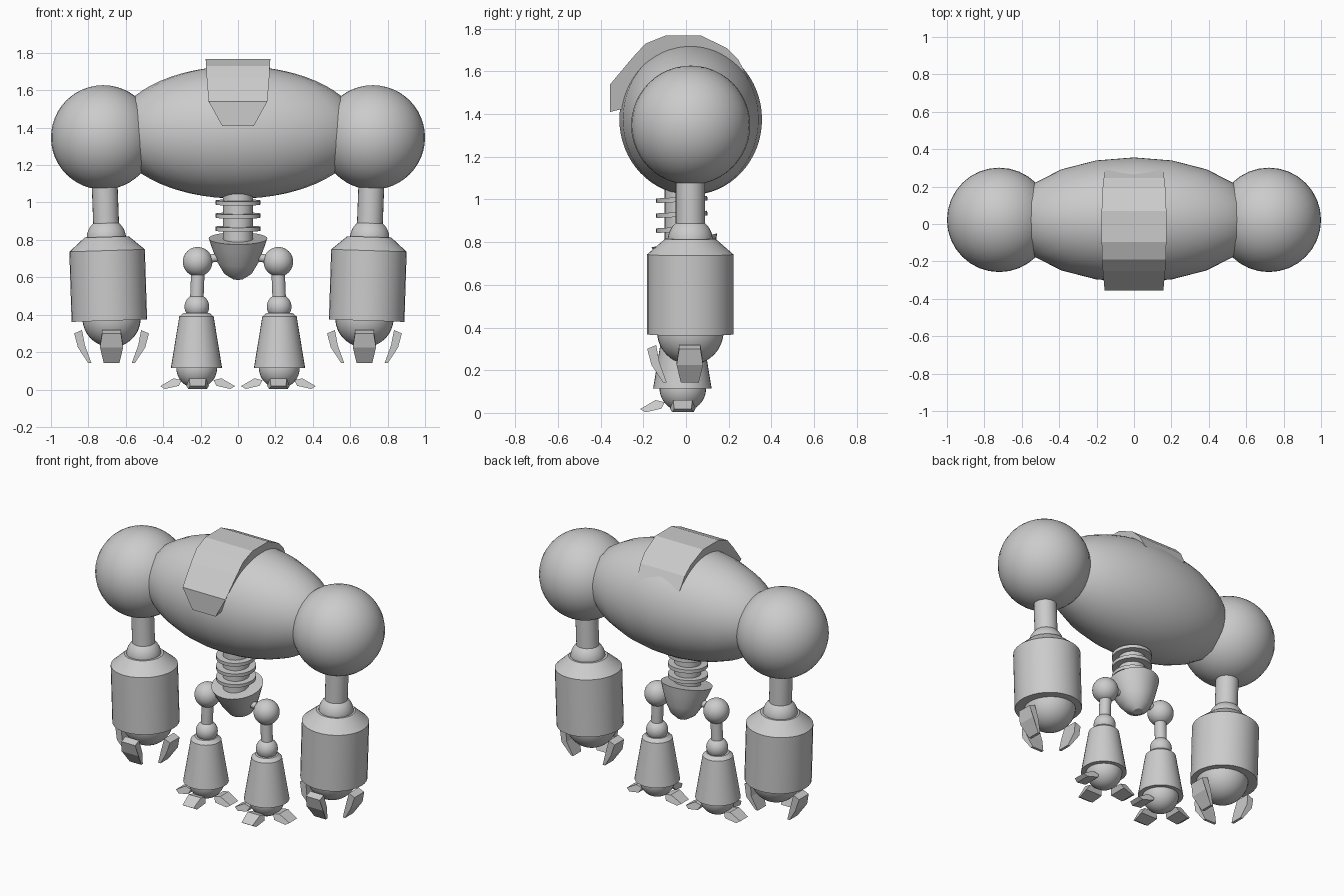
import bpy, bmesh
from math import cos, sin, pi, radians
from mathutils import Vector

if "Cube" in bpy.data.objects:
    bpy.data.objects.remove(bpy.data.objects["Cube"])


def finish(name, bm, smooth=True):
    bmesh.ops.recalc_face_normals(bm, faces=bm.faces)
    me = bpy.data.meshes.new(name)
    bm.to_mesh(me)
    bm.free()
    ob = bpy.data.objects.new(name, me)
    bpy.context.collection.objects.link(ob)
    if smooth:
        bpy.ops.object.select_all(action='DESELECT')
        bpy.context.view_layer.objects.active = ob
        ob.select_set(True)
        bpy.ops.object.shade_smooth_by_angle(angle=radians(32))
    return ob


def ball(name, loc, r, seg=32, rings=24):
    bm = bmesh.new()
    bmesh.ops.create_uvsphere(bm, u_segments=seg, v_segments=rings, radius=1)
    ob = finish(name, bm)
    ob.location = loc
    ob.scale = r if isinstance(r, tuple) else (r, r, r)
    return ob


def lathe(name, profile, loc, rot=(0, 0, 0), n=32):
    """Revolve (radius, height) points about z and cap both ends."""
    bm = bmesh.new()
    rings = [[bm.verts.new((r * cos(2 * pi * i / n), r * sin(2 * pi * i / n), z))
              for i in range(n)] for r, z in profile]
    for a, b in zip(rings, rings[1:]):
        for i in range(n):
            j = (i + 1) % n
            bm.faces.new((a[i], a[j], b[j], b[i]))
    bm.faces.new(rings[0])
    bm.faces.new(rings[-1])
    ob = finish(name, bm)
    ob.location, ob.rotation_euler = loc, rot
    return ob


def rod(name, p, q, r):
    p, q = Vector(p), Vector(q)
    d = q - p
    return lathe(name, [(r, 0), (r, d.length)], p, d.to_track_quat('Z', 'Y').to_euler(), 24)


def slab(name, outline, loc=(0, 0, 0), turn=0):
    """Loft a side outline of (reach, height, half width) points; reach is along +x."""
    bm = bmesh.new()
    left = [bm.verts.new((x, -w, z)) for x, z, w in outline]
    right = [bm.verts.new((x, w, z)) for x, z, w in outline]
    n = len(outline)
    for i in range(n):
        j = (i + 1) % n
        bm.faces.new((left[i], left[j], right[j], right[i]))
    bm.faces.new(left)
    bm.faces.new(right[::-1])
    ob = finish(name, bm, False)
    ob.location, ob.rotation_euler = loc, (0, 0, turn)
    return ob


# Torso and the face plate strapped over it
ball("torso", (0, 0.022, 1.375), (0.66, 0.334, 0.354), 20, 32)
slab("face_plate", [(0.355, 1.41, 0.085), (0.355, 1.54, 0.157), (0.25, 1.665, 0.167),
                    (0.19, 1.73, 0.17), (0.095, 1.768, 0.173), (-0.07, 1.768, 0.173),
                    (-0.19, 1.71, 0.168), (-0.245, 1.655, 0.162), (-0.29, 1.57, 0.155),
                    (-0.2, 1.5, 0.15), (0.15, 1.46, 0.09)], turn=-pi / 2)

# Spine with discs, pelvis cup
lathe("spine", [(0.08, 0.78), (0.08, 1.08)], (0, -0.02, 0))
for k, z in enumerate((1.0, 0.93, 0.86)):
    lathe(f"spine_disc_{k + 1}", [(0.12, -0.011), (0.12, 0.011)], (0, -0.02, z), (radians(3), 0, 0))
lathe("pelvis", [(0.03, -0.22), (0.075, -0.19), (0.11, -0.13), (0.14, -0.05), (0.157, 0)],
      (0, -0.008, 0.808), (radians(12), 0, 0))

FINGER = [(0.2, 0.3, 0.05), (0.158, 0.318, 0.05), (0.142, 0.235, 0.062),
          (0.108, 0.142, 0.042), (0.125, 0.142, 0.042), (0.18, 0.225, 0.062)]
TOE = [(0.2, 0.018, 0.04), (0.128, 0.06, 0.045), (0.085, 0.05, 0.045),
       (0.1, 0.02, 0.06), (0.175, 0.003, 0.05)]
TURNS = (-pi / 2, 0, pi)

for side, s in (("left", -1), ("right", 1)):
    # Arm
    ball(f"{side}_shoulder", (s * 0.721, 0.022, 1.348), 0.279)
    rod(f"{side}_upper_arm", (s * 0.702, 0.02, 0.8), (s * 0.715, 0.02, 1.15), 0.069)
    ball(f"{side}_elbow", (s * 0.704, 0.02, 0.81), 0.105)
    lathe(f"{side}_forearm", [(0.202, -0.19), (0.202, 0.185), (0.118, 0.258)],
          (s * 0.694, 0.02, 0.558), (0, s * 0.032, 0))
    ball(f"{side}_hand", (s * 0.676, 0.02, 0.382), 0.156)
    for k, t in enumerate(TURNS):
        slab(f"{side}_finger_{k + 1}", FINGER, (s * 0.676, 0.018, 0), t)
    # Leg
    rod(f"{side}_hip_axle", (s * 0.05, -0.01, 0.715), (s * 0.215, -0.01, 0.69), 0.022)
    ball(f"{side}_hip", (s * 0.216, -0.01, 0.683), 0.079)
    rod(f"{side}_thigh", (s * 0.222, -0.012, 0.44), (s * 0.213, -0.01, 0.67), 0.036)
    ball(f"{side}_knee", (s * 0.22, -0.012, 0.443), 0.066)
    lathe(f"{side}_shin", [(0.137, 0.115), (0.092, 0.39), (0.068, 0.41)],
          (s * 0.222, -0.017, 0))
    ball(f"{side}_foot", (s * 0.221, -0.015, 0.115), 0.109)
    for k, t in enumerate(TURNS):
        slab(f"{side}_toe_{k + 1}", TOE, (s * 0.216, -0.015, 0), t)
